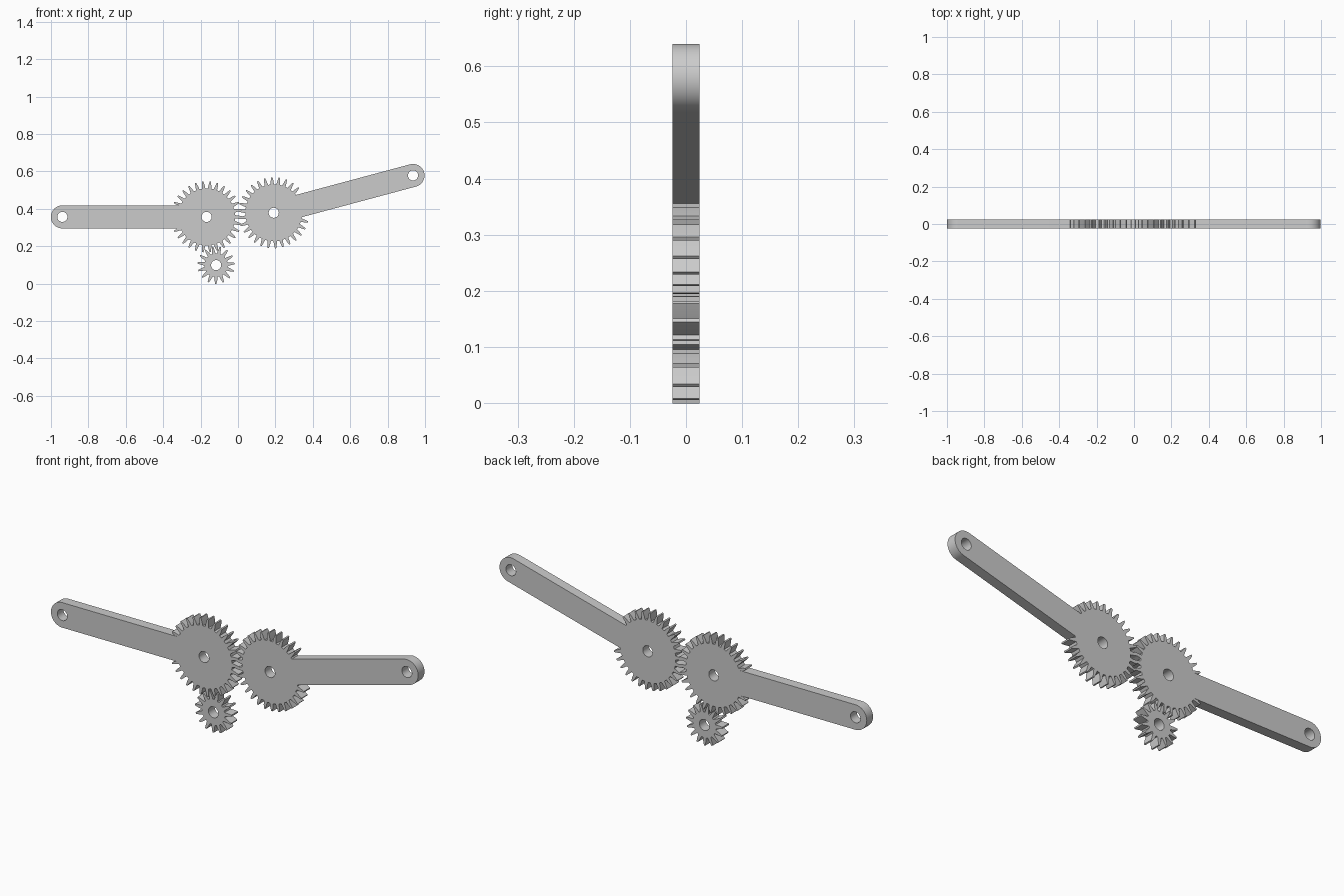
import bpy, bmesh
from math import pi, sin, cos, radians, hypot, atan2, copysign
from mathutils import Matrix, Vector

cube = bpy.data.objects.get("Cube")
if cube:
    bpy.data.objects.remove(cube, do_unlink=True)

THICK = 0.049      # plate thickness
HALF = 0.0615      # half width of an arm
HOLE = 0.027       # bore radius

grey = bpy.data.materials.new("plain_grey")
grey.use_nodes = True
colour = (0.6, 0.6, 0.6, 1)
grey.diffuse_color = colour
grey.node_tree.nodes["Principled BSDF"].inputs["Base Color"].default_value = colour


def circle(cx, r, n=48):
    return [(cx + r * cos(2 * pi * i / n), r * sin(2 * pi * i / n)) for i in range(n)]


def tooth(angle, root, tip):
    """Tapered tooth, listed counter-clockwise."""
    c, s = cos(angle), sin(angle)
    mid = (root + tip) / 2
    shape = [(root, -0.0095), (mid, -0.0072), (tip, -0.0035),
             (tip, 0.0035), (mid, 0.0072), (root, 0.0095)]
    return [(r * c - w * s, r * s + w * c) for r, w in shape]


def gear_outline(teeth, phase, root, tip, arm):
    """Gear profile; the arm, if any, leaves along +x."""
    pts = []
    step = 2 * pi / teeth
    for k in range(teeth):
        a = (phase + k * step) % (2 * pi)
        signed = a if a < pi else a - 2 * pi
        if arm and abs(signed) < radians(22):
            continue
        pts += [(a, p) for p in tooth(a, root, tip)]
    pts = [p for a, p in sorted(pts, key=lambda item: item[0])]
    if arm:
        # Trim teeth against the arm edges, then add the arm with its round end
        pts = [(x, copysign(max(abs(y), HALF), y)) if x > 0 else (x, y) for x, y in pts]
        start = (root ** 2 - HALF ** 2) ** 0.5
        end = [(arm + HALF * cos(t), HALF * sin(t))
               for t in (-pi / 2 + pi * i / 32 for i in range(33))]
        pts += [(start, -HALF)] + end + [(start, HALF)]
    clean = []
    for p in pts:
        if not clean or hypot(p[0] - clean[-1][0], p[1] - clean[-1][1]) > 1e-4:
            clean.append(p)
    return clean


def plate(name, loops, x, z, turn):
    """Extrude an outline with holes and stand it upright."""
    curve = bpy.data.curves.new(name, "CURVE")
    curve.dimensions = "2D"
    curve.fill_mode = "BOTH"
    curve.extrude = THICK / 2
    for loop in loops:
        spline = curve.splines.new("POLY")
        spline.points.add(len(loop) - 1)
        for point, (px, py) in zip(spline.points, loop):
            point.co = (px, py, 0, 1)
        spline.use_cyclic_u = True
    obj = bpy.data.objects.new(name, curve)
    bpy.context.collection.objects.link(obj)
    bpy.ops.object.select_all(action="DESELECT")
    obj.select_set(True)
    bpy.context.view_layer.objects.active = obj
    bpy.ops.object.convert(target="MESH")
    obj = bpy.context.view_layer.objects.active
    bm = bmesh.new()
    bm.from_mesh(obj.data)
    bmesh.ops.remove_doubles(bm, verts=bm.verts, dist=1e-5)
    bmesh.ops.recalc_face_normals(bm, faces=bm.faces)
    bm.transform(Matrix.Translation(Vector((x, 0, z)))
                 @ Matrix.Rotation(pi / 2, 4, "X") @ Matrix.Rotation(turn, 4, "Z"))
    bm.to_mesh(obj.data)
    bm.free()
    obj.data.materials.clear()
    obj.data.materials.append(grey)
    bpy.ops.object.shade_smooth_by_angle(angle=radians(20))
    return obj


# Two geared arms: name, centre, arm direction, tooth phase relative to the arm
ARM = 0.771
for name, x, z, turn, phase in (
        ("right_geared_arm", -0.168, 0.357, 180, 0),
        ("left_geared_arm", 0.191, 0.379, 15, 6)):
    outline = gear_outline(30, radians(phase), 0.152, 0.19, ARM)
    plate(name, [outline, circle(0, HOLE), circle(ARM, HOLE)], x, z, radians(turn))

# Small drive gear, one tooth pointing at the gear above it
px, pz = -0.117, 0.099
aim = atan2(0.357 - pz, -0.168 - px)
plate("drive_gear", [gear_outline(15, 0, 0.062, 0.1, 0), circle(0, HOLE)], px, pz, aim)
